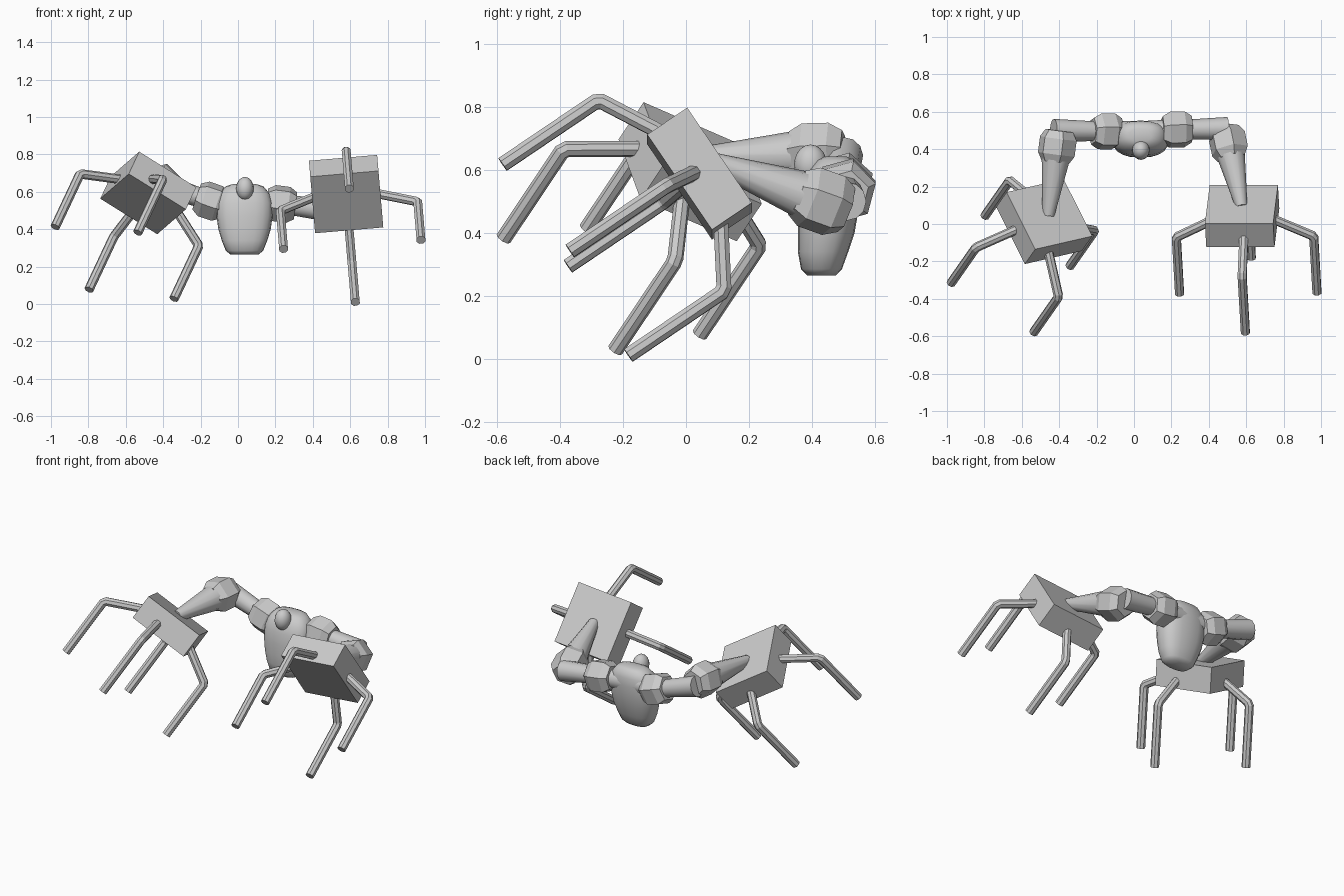
import bpy, bmesh, math
from mathutils import Vector, Matrix

if "Cube" in bpy.data.objects:
    bpy.data.objects.remove(bpy.data.objects["Cube"])


def finish(bm, name, smooth=None):
    bmesh.ops.recalc_face_normals(bm, faces=bm.faces[:])
    me = bpy.data.meshes.new(name)
    bm.to_mesh(me)
    bm.free()
    ob = bpy.data.objects.new(name, me)
    bpy.context.collection.objects.link(ob)
    if smooth:
        bpy.ops.object.select_all(action='DESELECT')
        ob.select_set(True)
        bpy.context.view_layer.objects.active = ob
        bpy.ops.object.shade_smooth_by_angle(angle=math.radians(smooth))
    return ob


def skin(bm, rings):
    """Bridge a list of point rings and cap both ends."""
    vs = [[bm.verts.new(p) for p in r] for r in rings]
    n = len(vs[0])
    for a, b in zip(vs, vs[1:]):
        for i in range(n):
            j = (i + 1) % n
            bm.faces.new((a[i], a[j], b[j], b[i]))
    bm.faces.new(vs[0][::-1])
    bm.faces.new(vs[-1])


def tube(name, pts, radii, sides, smooth=None):
    """Tube through points, with mitred bends."""
    pts = [Vector(p) for p in pts]
    dirs = [(b - a).normalized() for a, b in zip(pts, pts[1:])]
    side = dirs[0].orthogonal().normalized()
    if dirs[0].cross(dirs[-1]).length > 0.01:
        side = dirs[0].cross(dirs[-1]).normalized()
    rings = []
    for k, p in enumerate(pts):
        d0, d1 = dirs[max(k - 1, 0)], dirs[min(k, len(dirs) - 1)]
        t = (d0 + d1).normalized()
        up = t.cross(side).normalized()
        stretch = 1 / max(t.dot(d0), 0.5)
        ring = []
        for i in range(sides):
            a = 2 * math.pi * (i + 0.5) / sides
            ring.append(p + radii[k] * (math.cos(a) * side + math.sin(a) * stretch * up))
        rings.append(ring)
    bm = bmesh.new()
    skin(bm, rings)
    return finish(bm, name, smooth)


def joint(name, centre, axis, r, half):
    """Chunky six-sided barrel joint."""
    c, d = Vector(centre), Vector(axis).normalized()
    pts = [c + d * half * f for f in (-1, -0.5, 0.5, 1)]
    return tube(name, pts, [r * 0.75, r, r, r * 0.75], 6)


def hand(prefix, centre, u, v, w, tweaks):
    """Square palm with one bent finger on each of its four edges.
    tweaks: per finger extra reach, sideways shift, forward shift."""
    c = Vector(centre)
    u = Vector(u).normalized()
    w = Vector(w)
    w = (w - u * w.dot(u)).normalized()
    v0 = w.cross(u)
    v = v0 if v0.dot(Vector(v)) > 0 else -v0
    bm = bmesh.new()
    bmesh.ops.create_cube(bm, size=1)
    for p in bm.verts:
        x, y, z = p.co
        p.co = c + u * x * 0.366 + v * y * 0.366 + w * z * 0.153
    finish(bm, prefix + "_palm")
    fingers = ((u, v), (-u, v), (v, u), (-v, u))
    for i, ((out, across), (reach, shift, fwd)) in enumerate(zip(fingers, tweaks)):
        base = c + out * 0.14 + across * shift + w * fwd * 0.5
        knee = c + out * (0.373 + reach) + across * shift + w * (0.115 + fwd)
        back = (base - knee).normalized()
        tube(f"{prefix}_finger_{i + 1}",
             [base, knee + back * 0.012, knee + w * 0.012, knee + w * 0.367],
             [0.0255] * 4, 8)
    return c - w * 0.06


# hands
right_wrist = hand("right", (0.578, 0.043, 0.588), (0.996, 0, 0.085),
                   (0.057, 0.56, -0.83), (0.05, -0.83, -0.56),
                   ((0.005, 0, 0.015), (-0.015, -0.015, 0.012),
                    (-0.02, 0, 0.03), (0, 0.02, 0.02)))
left_wrist = hand("left", (-0.48, 0.013, 0.594), (0.305, 0.07, -0.19),
                  (-0.13, 0.31, -0.128), (-0.059, -0.08, -0.116),
                  ((-0.01, -0.05, 0.03), (0.01, 0, 0.01),
                   (-0.028, 0.01, 0.018), (0.02, -0.05, 0.01)))

# arms: shoulder joint, upper arm, elbow joint, tapered forearm
for side, shoulder, elbow, end, wrist in (
        ("right", (0.23, 0.505, 0.535), (0.505, 0.43, 0.50), (0.50, 0.51, 0.50), right_wrist),
        ("left", (-0.147, 0.495, 0.55), (-0.41, 0.415, 0.65), (-0.43, 0.50, 0.645), left_wrist)):
    s, e, k = Vector(shoulder), Vector(end), Vector(elbow)
    joint(side + "_shoulder", s, e - s, 0.1, 0.078)
    tube(side + "_upper_arm", [s, e], [0.05, 0.062], 12, 40)
    joint(side + "_elbow", k, wrist - k, 0.102, 0.085)
    tube(side + "_forearm", [k, wrist], [0.085, 0.032], 12, 40)
    # link from torso to shoulder
    tube(side + "_collar", [(0.035, 0.485, 0.545), s], [0.065, 0.055], 12, 40)

# torso: rings of (z, half width, half depth, centre y)
profile = [(0.265, 0.075, 0.045, 0.43), (0.285, 0.1, 0.065, 0.43),
           (0.34, 0.122, 0.08, 0.435), (0.40, 0.14, 0.09, 0.445),
           (0.47, 0.15, 0.095, 0.452), (0.54, 0.15, 0.093, 0.46),
           (0.59, 0.135, 0.083, 0.467),
           (0.63, 0.10, 0.06, 0.475), (0.642, 0.06, 0.035, 0.475)]
rings = []
for z, a, b, cy in profile:
    ring = []
    for i in range(20):
        t = 2 * math.pi * i / 20
        cx, sy = math.cos(t), math.sin(t)
        ring.append(Vector((0.035 + a * math.copysign(abs(cx) ** 0.8, cx),
                            cy + b * math.copysign(abs(sy) ** 0.8, sy), z)))
    rings.append(ring)
bm = bmesh.new()
skin(bm, rings)
finish(bm, "torso", 50)

# head
bm = bmesh.new()
bmesh.ops.create_uvsphere(bm, u_segments=16, v_segments=10, radius=1,
                          matrix=Matrix.Translation((0.037, 0.395, 0.617)) @
                          Matrix.Diagonal((0.047, 0.052, 0.063, 1)))
finish(bm, "head", 50)
